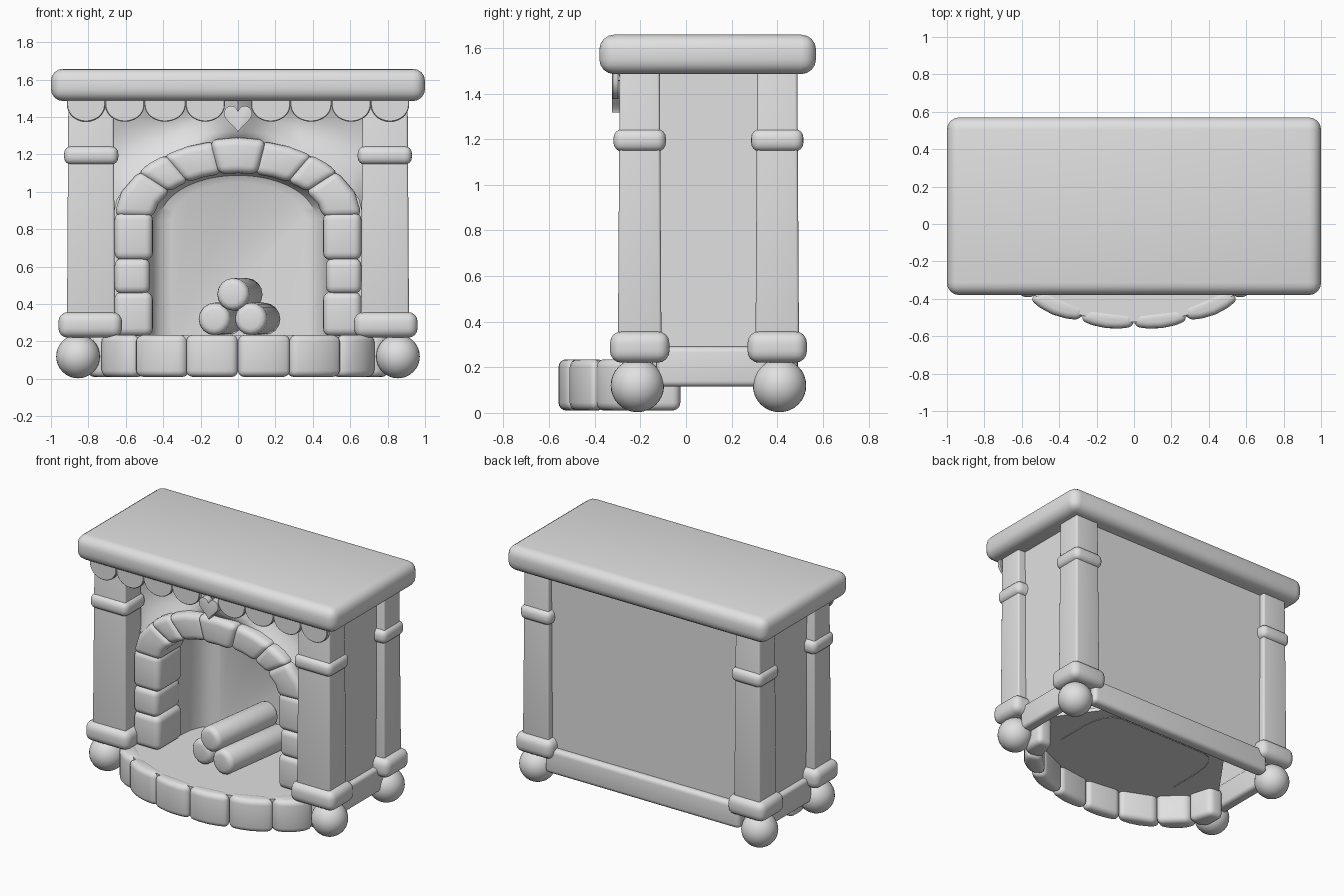
import bpy, bmesh
from math import sin, cos, pi, radians, sqrt, exp
from mathutils import Vector, Matrix

if "Cube" in bpy.data.objects:
    bpy.data.objects.remove(bpy.data.objects["Cube"])

stone = bpy.data.materials.new("pale_grey_stone")
stone.use_nodes = True
GREY = (0.75, 0.75, 0.75, 1)
stone.diffuse_color = GREY
stone.node_tree.nodes["Principled BSDF"].inputs["Base Color"].default_value = GREY


def finish(name, bm, bevel=0, segments=4, angle=35):
    """Round the edges, shade and link a finished bmesh."""
    bmesh.ops.recalc_face_normals(bm, faces=bm.faces)
    if bevel:
        edges = [e for e in bm.edges if e.calc_face_angle(0) > 0.5]
        bmesh.ops.bevel(bm, geom=edges, offset=bevel, segments=segments,
                        profile=0.5, affect='EDGES', clamp_overlap=True)
    mesh = bpy.data.meshes.new(name)
    bm.to_mesh(mesh)
    bm.free()
    mesh.materials.append(stone)
    obj = bpy.data.objects.new(name, mesh)
    bpy.context.collection.objects.link(obj)
    bpy.ops.object.select_all(action='DESELECT')
    obj.select_set(True)
    bpy.context.view_layer.objects.active = obj
    bpy.ops.object.shade_smooth_by_angle(angle=radians(angle))
    return obj


def box(name, x, y, z, bevel=0, flare=0):
    """Box between pairs of bounds; flare widens the foot."""
    bm = bmesh.new()
    bmesh.ops.create_cube(bm, size=1)
    for v in bm.verts:
        grow = flare if v.co.z < 0 else 0
        size = Vector((x[1] - x[0] + grow, y[1] - y[0] + grow, z[1] - z[0]))
        mid = Vector((sum(x), sum(y), sum(z))) / 2
        v.co = mid + v.co * size
    return finish(name, bm, bevel)


def prism(name, outline, low, high, axis='y', bevel=0, segments=4):
    """Extrude an outline in xz along y, or in xy along z."""
    def place(p, d):
        return (p[0], d, p[1]) if axis == 'y' else (p[0], p[1], d)
    bm = bmesh.new()
    a = [bm.verts.new(place(p, low)) for p in outline]
    b = [bm.verts.new(place(p, high)) for p in outline]
    bm.faces.new(a)
    bm.faces.new(b[::-1])
    for i in range(len(a)):
        j = (i + 1) % len(a)
        bm.faces.new((a[i], b[i], b[j], a[j]))
    return finish(name, bm, bevel, segments)


def loft(name, rows, cap=False):
    """Skin a list of equally long rows of points."""
    bm = bmesh.new()
    grid = [[bm.verts.new(p) for p in row] for row in rows]
    for r, s in zip(grid, grid[1:]):
        for i in range(len(r) - 1):
            bm.faces.new((r[i], r[i + 1], s[i + 1], s[i]))
    if cap:
        bm.faces.new(grid[-1])
    return finish(name, bm)


def mirrored(lo, hi, s):
    return (lo, hi) if s > 0 else (-hi, -lo)


# Mantel slab
box("mantel", (-1, 1), (-0.38, 0.57), (1.485, 1.658), 0.065)

# Pillars, collars, plinths and ball feet; the back pillars are narrower
for s, side in ((1, "left"), (-1, "right")):
    for y, end, trim in ((-0.203, "front", 0), (0.4, "back", 0.055)):
        tag = f"{end}_{side}"
        box("pillar_" + tag, mirrored(0.665 + trim, 0.907, s), (y - 0.088, y + 0.088),
            (0.28, 1.5), 0.012, 0.015)
        box("collar_" + tag, mirrored(0.64 + trim, 0.93, s), (y - 0.115, y + 0.115),
            (1.145, 1.245), 0.04)
        box("plinth_" + tag, mirrored(0.62 + trim, 0.96, s), (y - 0.13, y + 0.13),
            (0.22, 0.357), 0.05)
        bm = bmesh.new()
        bmesh.ops.create_uvsphere(bm, u_segments=32, v_segments=16, radius=0.117,
                                  matrix=Matrix.Translation((s * 0.855, y - 0.01 + 0.02 * (y > 0), 0.12)))
        finish("ball_foot_" + tag, bm)
    # Side walls and rails
    box("side_panel_" + side, mirrored(0.81, 0.85, s), (-0.15, 0.36), (0.2, 1.5))
    box("side_rail_" + side, mirrored(0.8, 0.885, s), (-0.13, 0.36), (0.115, 0.29), 0.025)

box("back_panel", (-0.78, 0.78), (0.41, 0.45), (0.2, 1.5))
box("back_rail", (-0.75, 0.75), (0.4, 0.49), (0.115, 0.29), 0.03)

# Arch of rounded stones
SPRING = 0.85


def arch(a, b, deg):
    t = radians(deg)
    return a * cos(t), SPRING + b * sin(t)


def arch_stone(name, quad, front=-0.225):
    prism(name, quad, front, 0.05, bevel=0.042)


joints = [4, 37, 54, 78, 102, 126, 143, 176]
for i, (t, u) in enumerate(zip(joints, joints[1:])):
    key = i == 3
    t, u = t - 1.2, u + 1.2
    mid = (t + u) / 2
    outer = [arch(0.665, 0.43 + 0.01 * key, d) for d in (t, mid, u)]
    inner = [arch(0.455, 0.25, d) for d in (u, mid, t)]
    arch_stone(f"arch_stone_{i + 1}", outer + inner, -0.25 if key else -0.225)
levels = [0.235, 0.46, 0.64, 0.885]
for s, side in ((1, "left"), (-1, "right")):
    for i, (lo, hi) in enumerate(zip(levels, levels[1:])):
        inner = 0.455 + 0.015 * (i == 1)
        lo, hi = lo - 0.006, hi + 0.006
        arch_stone(f"jamb_stone_{side}_{i + 1}",
                   [(s * inner, lo), (s * 0.66, lo), (s * 0.66, hi), (s * inner, hi)])

# Firebox: arched tunnel with a rounded back
rows = []
for y, k in ((-0.17, 1), (0.06, 1), (0.16, 0.98), (0.23, 0.93), (0.28, 0.85), (0.3, 0.72)):
    ring = [arch(0.49 * k, 0.28 * k, d) for d in range(0, 181, 6)]
    ring = [(0.49 * k, 0.2)] + ring + [(-0.49 * k, 0.2)]
    rows.append([(x, y, z) for x, z in ring])
loft("firebox", rows, cap=True)

# Chimney breast sweeping forward to the middle of the mantel
rows = []
for j in range(9):
    t = j / 8
    row = []
    for i in range(41):
        x = 0.68 * (i / 20 - 1)
        foot = SPRING - 0.03 + 0.44 * sqrt(max(0, 1 - (x / 0.68) ** 2))
        push = 0.14 * exp(-(x / (0.08 + 0.12 * (1 - t))) ** 2) * t ** 0.5
        hollow = 0.06 * sin(pi * t) * min(1, abs(x) / 0.3)
        row.append((x, -0.16 - push + hollow, foot + (1.5 - foot) * t))
    rows.append(row)
loft("chimney_breast", rows)

# Scalloped trim under the mantel
edges = [0.07, 0.28, 0.5, 0.71, 0.915]
for s, side in ((1, "left"), (-1, "right")):
    for i, (a, b) in enumerate(zip(edges, edges[1:])):
        mid, half = (a + b) / 2, (b - a) / 2
        curve = [(s * (mid + half * cos(pi * k / 14)), 1.465 - 0.09 * sin(pi * k / 14))
                 for k in range(15)]
        prism(f"scallop_{side}_{i + 1}", [(s * b, 1.5)] + curve + [(s * a, 1.5)],
              -0.325, -0.295, bevel=0.004, segments=1)

# Heart ornament
heart = []
for k in range(32):
    t = 2 * pi * (k + 0.5) / 32
    hx = 16 * sin(t) ** 3
    hz = 13 * cos(t) - 5 * cos(2 * t) - 2 * cos(3 * t) - cos(4 * t)
    heart.append((hx * 0.0047, 1.4 + hz * 0.005))
prism("heart", heart, -0.325, -0.27, bevel=0.012, segments=3)

# Hearth: floor slab with a curved kerb of rounded stones
CY = -0.025


def kerb(x, k=1.0):
    return x * k, CY - 0.525 * k * sqrt(max(0, 1 - (x / 0.8) ** 2))


kerb_x = [-0.8, -0.74, -0.56, -0.29, 0, 0.29, 0.56, 0.74, 0.8]
for i, (a, b) in enumerate(zip(kerb_x, kerb_x[1:])):
    steps = [a + (b - a) * k / 4 for k in range(5)]
    outer = [kerb(x, 1 + 0.03 * sin(pi * k / 4)) for k, x in enumerate(steps)]
    inner = [kerb(b, 0.86), kerb(a, 0.86)]
    prism(f"kerb_stone_{i + 1}", outer + inner, 0.01, 0.235, 'z', bevel=0.035)

floor = [kerb(0.8 * cos(pi * k / 32), 0.95) for k in range(33)]
prism("hearth_floor", floor + [(-0.52, 0.31), (0.52, 0.31)], 0.205, 0.232, 'z')

# Stacked logs
for name, x, y, z in (("log_left", -0.13, -0.23, 0.32), ("log_right", 0.065, -0.28, 0.32),
                      ("log_top", -0.03, -0.28, 0.452)):
    start, end = Vector((x, y, z)), Vector((x + 0.08, 0.28, z))
    axis = end - start
    turn = axis.to_track_quat('Z', 'Y').to_matrix().to_4x4()
    bm = bmesh.new()
    bmesh.ops.create_cone(bm, cap_ends=True, segments=16, radius1=0.087, radius2=0.087,
                          depth=axis.length,
                          matrix=Matrix.Translation((start + end) / 2) @ turn)
    finish(name, bm, 0.035, 3)
